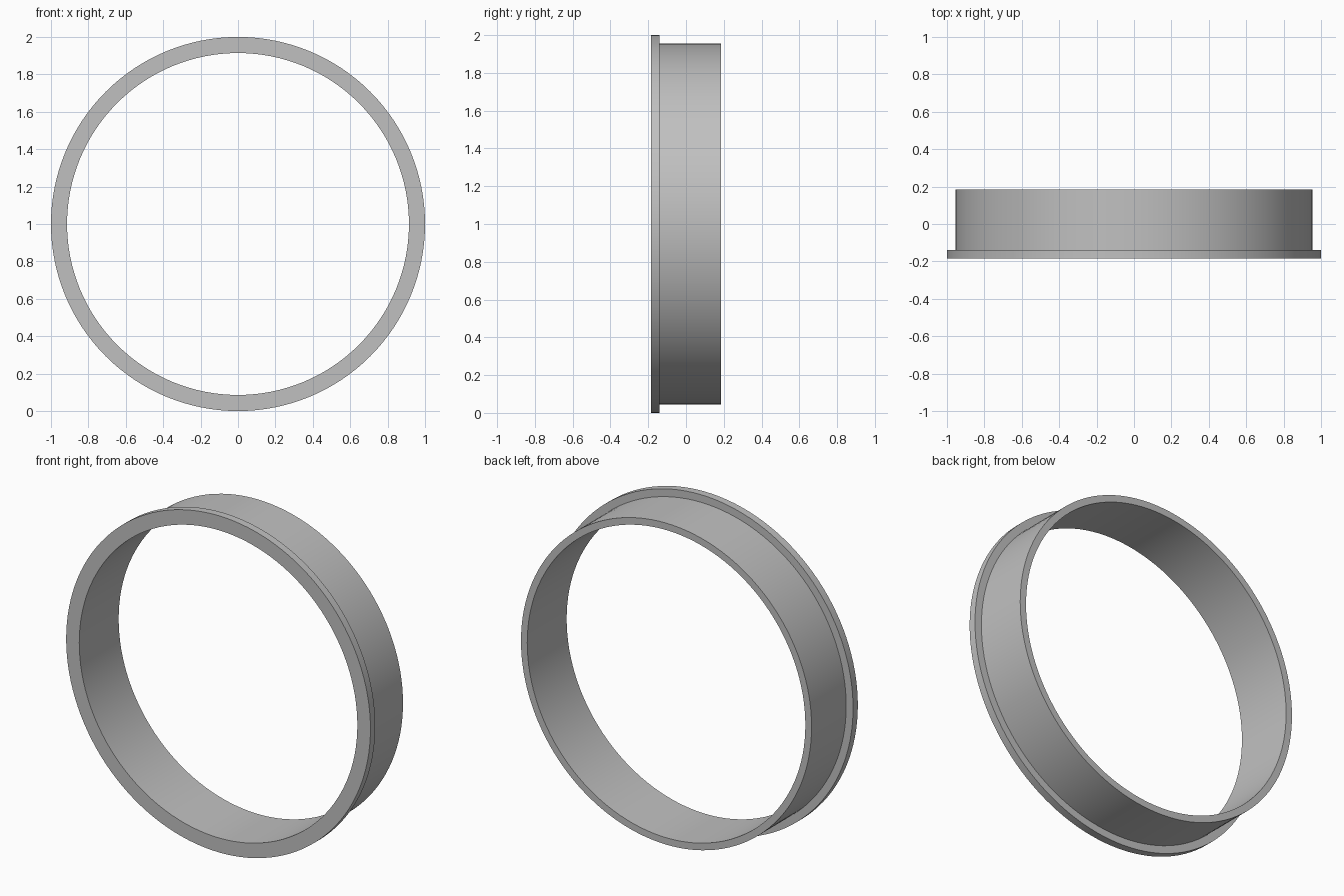
import bpy
import bmesh
from math import cos, sin, tau, radians

SEGMENTS = 128

cube = bpy.data.objects.get("Cube")
if cube:
    bpy.data.objects.remove(cube, do_unlink=True)

# Plain grey material
grey = bpy.data.materials.new("plain_grey")
grey.use_nodes = True
colour = (0.53, 0.53, 0.53, 1)
grey.diffuse_color = colour
grey.node_tree.nodes["Principled BSDF"].inputs["Base Color"].default_value = colour


def lathe(name, profile):
    """Revolve a closed (radius, y) profile about the y axis."""
    bm = bmesh.new()
    rings = []
    for i in range(SEGMENTS):
        a = tau * i / SEGMENTS
        rings.append([bm.verts.new((r * cos(a), y, 1 + r * sin(a))) for r, y in profile])
    count = len(profile)
    for i, ring in enumerate(rings):
        after = rings[(i + 1) % SEGMENTS]
        for j in range(count):
            k = (j + 1) % count
            bm.faces.new((ring[j], ring[k], after[k], after[j]))
    bmesh.ops.recalc_face_normals(bm, faces=bm.faces)
    mesh = bpy.data.meshes.new(name)
    bm.to_mesh(mesh)
    bm.free()
    mesh.materials.append(grey)
    obj = bpy.data.objects.new(name, mesh)
    bpy.context.collection.objects.link(obj)
    return obj


# Thin sleeve with a wider flange at the front
bore, sleeve, flange = 0.914, 0.955, 1.0
front, step, back = -0.185, -0.14, 0.185
ring = lathe("flanged_ring", [
    (bore, front), (flange, front), (flange, step),
    (sleeve, step), (sleeve, back), (bore, back),
])

# Smooth round walls, crisp rims
bpy.ops.object.select_all(action='DESELECT')
ring.select_set(True)
bpy.context.view_layer.objects.active = ring
bpy.ops.object.shade_smooth_by_angle(angle=radians(30))
